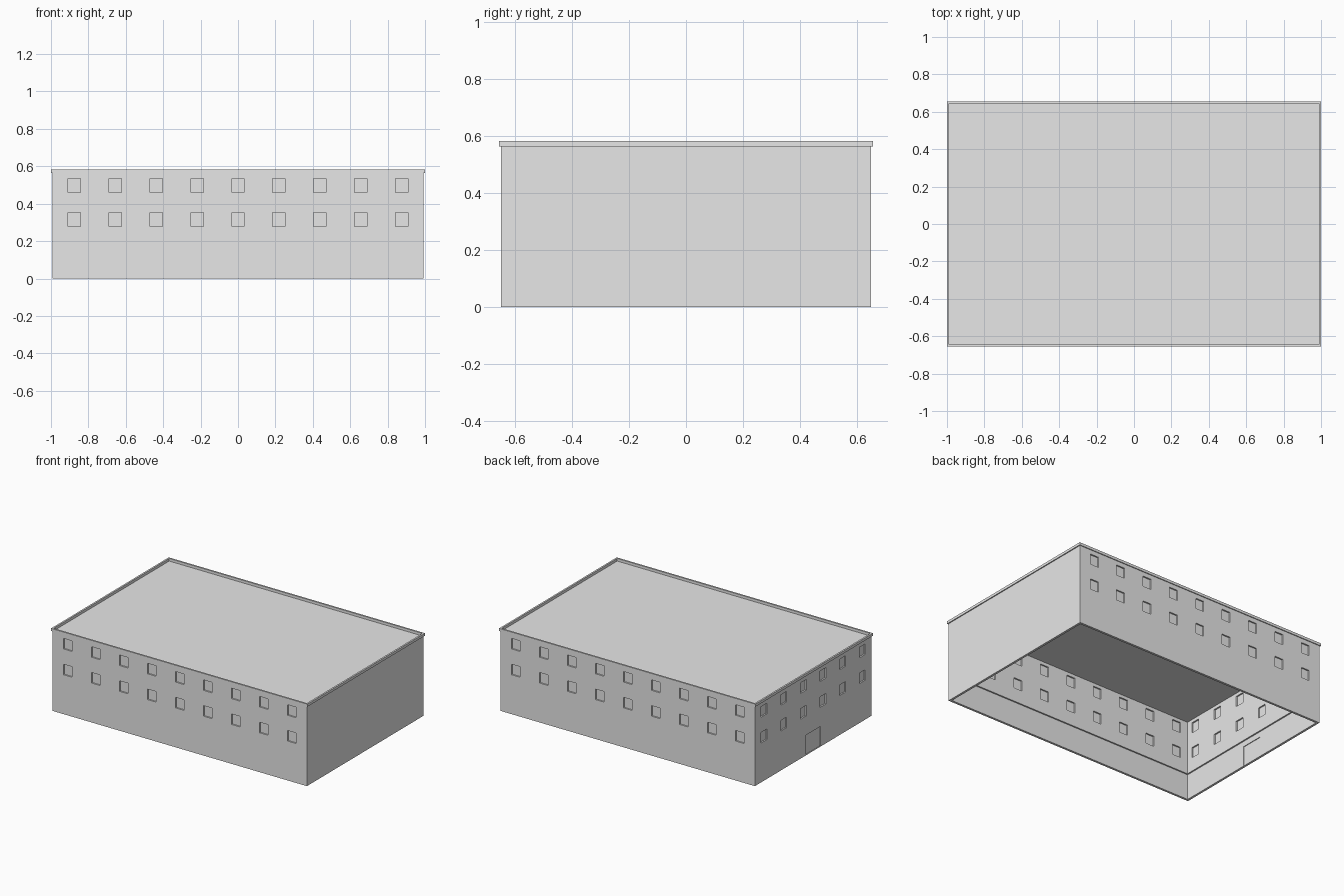
import bpy, bmesh
from mathutils import Matrix, Vector

if "Cube" in bpy.data.objects:
    bpy.data.objects.remove(bpy.data.objects["Cube"])

grey = bpy.data.materials.new("plain_grey")
grey.use_nodes = True
colour = (0.8, 0.8, 0.8, 1)
grey.diffuse_color = colour
grey.node_tree.nodes["Principled BSDF"].inputs["Base Color"].default_value = colour

HX, HY = 0.993, 0.65          # wall half sizes
ROOF, TOP = 0.564, 0.5825     # roof deck and parapet top
LEDGE = 0.18                  # height where the inner wall thickens
LOWER_T, UPPER_T = 0.016, 0.026
PITCH = 0.2187                # window spacing
ROWS = (0.315, 0.497)
WIN_W, WIN_H = 0.066, 0.074


def add_box(bm, low, high):
    low, high = Vector(low), Vector(high)
    size = Matrix.Diagonal((high - low).to_4d())
    size[3][3] = 1
    bmesh.ops.create_cube(bm, size=1, matrix=Matrix.Translation((low + high) / 2) @ size)


def make_object(name, boxes):
    bm = bmesh.new()
    for low, high in boxes:
        add_box(bm, low, high)
    mesh = bpy.data.meshes.new(name)
    bm.to_mesh(mesh)
    bm.free()
    mesh.materials.append(grey)
    obj = bpy.data.objects.new(name, mesh)
    bpy.context.collection.objects.link(obj)
    return obj


def centred(hx, hy, z0, z1):
    return (-hx, -hy, z0), (hx, hy, z1)


def cut(target, boxes):
    """Subtract boxes from the target and keep the finished mesh."""
    cutter = make_object("cutter", boxes)
    cutter.hide_render = True
    mod = target.modifiers.new("cut", "BOOLEAN")
    mod.operation, mod.solver, mod.object = "DIFFERENCE", "EXACT", cutter
    bpy.context.view_layer.update()
    result = target.evaluated_get(bpy.context.evaluated_depsgraph_get())
    mesh = bpy.data.meshes.new_from_object(result)
    target.modifiers.clear()
    target.data = mesh
    bpy.data.objects.remove(cutter)


def recesses(d0, d1, door0, door1):
    """Window and door pockets between two depths behind the wall face."""
    boxes = []
    w = WIN_W / 2
    for z in ROWS:
        z0, z1 = z - WIN_H / 2, z + WIN_H / 2
        # front and back rows
        for i in range(9):
            x = (i - 4) * PITCH
            boxes.append(((x - w, -HY + d0, z0), (x + w, -HY + d1, z1)))
            boxes.append(((x - w, HY - d1, z0), (x + w, HY - d0, z1)))
        # left-hand end row
        for i in range(6):
            y = (i - 2.5) * PITCH
            boxes.append(((-HX + d0, y - w, z0), (-HX + d1, y + w, z1)))
    # doorway
    boxes.append(((-HX + door0, -0.083, 0.004), (-HX + door1, 0.083, 0.142)))
    return boxes


# Hollow walls with the roof deck, open underneath
walls = make_object("walls_and_roof", [centred(HX, HY, 0, ROOF)])
cut(walls, [centred(HX - LOWER_T, HY - LOWER_T, -0.1, LEDGE)])
cut(walls, [centred(HX - UPPER_T, HY - UPPER_T, LEDGE - 0.05, ROOF - 0.007)])

# Shallow window and door pockets, outside then inside
cut(walls, recesses(-0.02, 0.01, -0.02, 0.005))
cut(walls, recesses(UPPER_T - 0.01, UPPER_T + 0.02, LOWER_T - 0.005, LOWER_T + 0.02))

# Parapet cap around the roof
cap = make_object("parapet_cap", [centred(1.0, 0.656, ROOF, TOP)])
cut(cap, [centred(0.988, 0.644, ROOF - 0.1, TOP + 0.1)])
